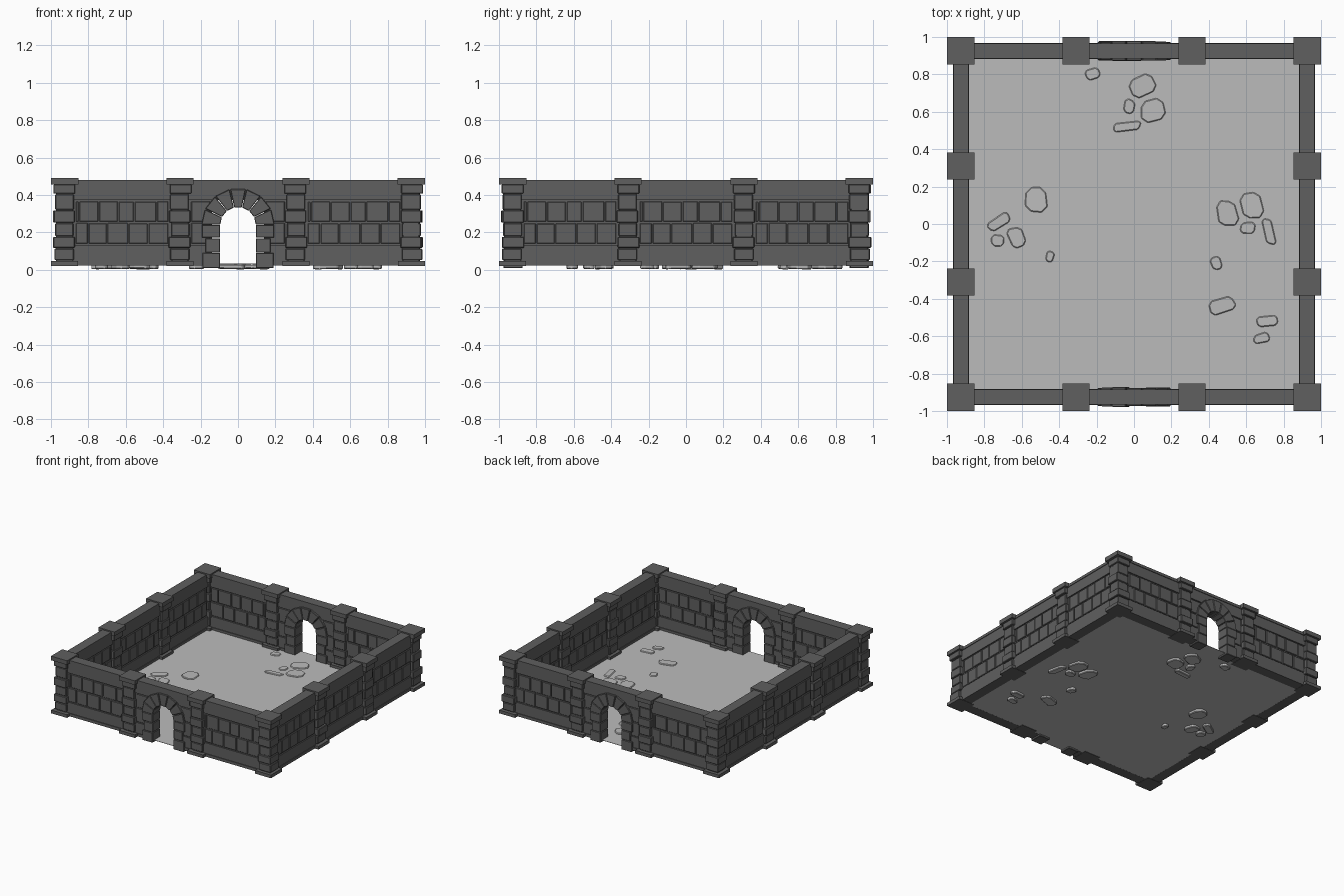
import bpy, bmesh, math, random
from mathutils import Matrix, Vector

if "Cube" in bpy.data.objects:
    bpy.data.objects.remove(bpy.data.objects["Cube"])

random.seed(4)
MID = 0.925          # distance of wall centre line from the origin
BOTTOM = 0.022       # underside of walls and pillars


def material(name, v):
    m = bpy.data.materials.new(name)
    m.diffuse_color = (v, v, v, 1)
    m.use_nodes = True
    m.node_tree.nodes["Principled BSDF"].inputs["Base Color"].default_value = m.diffuse_color
    return m


WALL = material("dark wall stone", 0.115)
FLOOR = material("pale floor stone", 0.5)


def prism(bm, points, axis, lo, hi):
    """Extrude a 2D outline along y (outline in x,z) or z (outline in x,y)."""
    def place(p, h):
        return (p[0], h, p[1]) if axis == 'y' else (p[0], p[1], h)
    a = [bm.verts.new(place(p, lo)) for p in points]
    b = [bm.verts.new(place(p, hi)) for p in points]
    n = len(points)
    bm.faces.new(a)
    bm.faces.new(b[::-1])
    for i in range(n):
        bm.faces.new((a[i], b[i], b[(i + 1) % n], a[(i + 1) % n]))


def block(bm, x0, x1, z0, z1, depth, y=-MID):
    prism(bm, [(x0, z0), (x1, z0), (x1, z1), (x0, z1)], 'y', y - depth / 2, y + depth / 2)


def finish(bm, name, mat, turn=0, bevel=0.0):
    bmesh.ops.recalc_face_normals(bm, faces=bm.faces)
    bmesh.ops.transform(bm, matrix=Matrix.Rotation(turn * math.pi / 2, 4, 'Z'), verts=bm.verts)
    me = bpy.data.meshes.new(name)
    bm.to_mesh(me)
    bm.free()
    ob = bpy.data.objects.new(name, me)
    me.materials.append(mat)
    bpy.context.collection.objects.link(ob)
    if bevel:
        mod = ob.modifiers.new("chipped_edges", 'BEVEL')
        mod.width = bevel
        mod.segments = 1
    return ob


def bricks(bm, a, b):
    """Two staggered courses of bricks between a and b."""
    for z0, z1, fractions in ((0.139, 0.25, (0, .14, .34, .57, .78, 1)),
                              (0.257, 0.366, (0, .04, .25, .46, .63, .87, 1))):
        for f0, f1 in zip(fractions, fractions[1:]):
            x0, x1 = a + (b - a) * f0, a + (b - a) * f1
            block(bm, x0 + 0.003, x1 - 0.003, z0, z1 - random.uniform(0, 0.004),
                  0.07 + random.uniform(-0.003, 0.004))


def wall(turn, door):
    core, courses = bmesh.new(), bmesh.new()
    sides = [(-0.9, -0.14), (0.14, 0.9)] if door else [(-0.9, 0.9)]
    for a, b in sides:
        block(core, a, b, BOTTOM, 0.46, 0.054)          # recessed core
        block(core, a, b, 0.045, 0.132, 0.074)          # lower band
        block(core, a, b, BOTTOM, 0.045, 0.085)         # foot ledge
    if door:
        block(core, -0.14, 0.14, 0.374, 0.46, 0.054)
    block(core, -0.9, 0.9, 0.372, 0.46, 0.072)          # upper band
    block(core, -0.9, 0.9, 0.458, 0.48, 0.082)          # coping
    for a, b in ((-0.87, -0.37), (0.37, 0.87)):
        bricks(courses, a, b)
    if door:
        for s in (-1, 1):
            for z0, z1 in ((0.139, 0.25), (0.257, 0.366)):
                block(courses, *sorted((s * 0.15, s * 0.25)), z0, z1, 0.07)
    else:
        bricks(courses, -0.25, 0.25)
    finish(core, "wall_body", WALL, turn)
    finish(courses, "wall_bricks", WALL, turn, 0.003)


def pillar(x, turn):
    bm = bmesh.new()
    levels = (0.05, 0.115, 0.178, 0.25, 0.32, 0.405, 0.458)
    widths = (0.104, 0.116, 0.097, 0.113, 0.1, 0.117)
    block(bm, x - 0.045, x + 0.045, 0.03, 0.46, 0.09)    # core
    for z0, z1, w in zip(levels, levels[1:], widths):    # stacked rough blocks
        dx = random.uniform(-0.004, 0.004)
        block(bm, x + dx - w / 2, x + dx + w / 2, z0 + 0.002, z1 - 0.002,
              w + random.uniform(-0.006, 0.006), -0.927 + random.uniform(-0.004, 0.004))
    finish(bm, "pillar_blocks", WALL, turn, 0.004)
    bm = bmesh.new()
    block(bm, x - 0.073, x + 0.073, 0.456, 0.49, 0.146, -0.927)      # cap
    block(bm, x - 0.072, x + 0.072, BOTTOM - 0.002, 0.046, 0.144, -0.927)  # plinth
    finish(bm, "pillar_cap_and_plinth", WALL, turn)


def arch(turn):
    bm = bmesh.new()
    r0, r1, zc, n = 0.095, 0.195, 0.24, 7
    for i in range(n):                                   # wedge stones
        t0 = math.pi * i / n + 0.012
        t1 = math.pi * (i + 1) / n - 0.012
        d = 0.1 + random.uniform(-0.004, 0.005)
        pts = [(r * math.cos(t), zc + r * math.sin(t))
               for r, t in ((r0, t0), (r1, t0), (r1, t1), (r0, t1))]
        prism(bm, pts, 'y', -MID - d / 2, -MID + d / 2)
    for s in (-1, 1):                                    # jamb stones
        for z0, z1, w in ((0.008, 0.09, 0.19), (0.093, 0.168, 0.175), (0.171, 0.24, 0.192)):
            d = 0.1 + random.uniform(-0.004, 0.005)
            block(bm, *sorted((s * r0, s * w)), z0, z1, d)
    finish(bm, "door_arch", WALL, turn, 0.003)


# Four walls: doors in front and back
for k in range(4):
    wall(k, k % 2 == 0)
    for px in (-0.927, -0.31, 0.31):
        pillar(px, k)
    if k % 2 == 0:
        arch(k)

# Floor slab
bm = bmesh.new()
prism(bm, [(-.955, -.955), (.955, -.955), (.955, .955), (-.955, .955)], 'z', 0.0225, 0.025)
finish(bm, "floor", FLOOR)

# Loose paving stones: x, y, width, length, turn in degrees
STONES = [
    (-.22, .80, .08, .06, 15), (.05, .74, .14, .11, 20), (.10, .61, .14, .12, 12),
    (-.025, .63, .065, .075, -10), (-.04, .52, .15, .05, 8),
    (-.525, .13, .125, .13, 0), (-.72, .01, .14, .06, 32), (-.63, -.07, .08, .11, 20),
    (-.73, -.09, .075, .065, 0), (-.45, -.175, .045, .065, -15),
    (.50, .06, .11, .14, 15), (.63, .10, .12, .15, 15), (.72, -.04, .055, .15, 12),
    (.61, -.02, .08, .065, 0), (.44, -.21, .06, .08, 20), (.47, -.435, .14, .08, 15),
    (.71, -.52, .11, .06, 8), (.68, -.61, .085, .055, 15)]
bm = bmesh.new()
for x, y, w, l, deg in STONES:
    one = bmesh.new()
    pts = []
    for sx, sy in ((-1, -1), (1, -1), (1, 1), (-1, 1)):  # jittered, clipped corners
        cx, cy = (sx * w / 2 * random.uniform(.85, 1.08), sy * l / 2 * random.uniform(.85, 1.08))
        c = 0.25 * min(w, l)
        pair = [Vector((cx - sx * c, cy)), Vector((cx, cy - sy * c))]
        pts += pair if sx * sy < 0 else pair[::-1]
    cross = sorted(pts, key=lambda p: math.atan2(p.y / l, p.x / w))
    prism(one, cross, 'z', -0.015, 0.013)
    tilt = Matrix.Rotation(random.uniform(-.03, .03), 4, 'X') @ Matrix.Rotation(random.uniform(-.03, .03), 4, 'Y')
    M = Matrix.Translation((x, y, 0.019)) @ Matrix.Rotation(math.radians(deg), 4, 'Z') @ tilt
    bmesh.ops.transform(one, matrix=M, verts=one.verts)
    for v in one.verts:
        v.co.z = max(v.co.z, 0.0)
    tmp = bpy.data.meshes.new("tmp")
    one.to_mesh(tmp)
    one.free()
    bm.from_mesh(tmp)
    bpy.data.meshes.remove(tmp)
finish(bm, "paving_stones", FLOOR, 0, 0.005)
